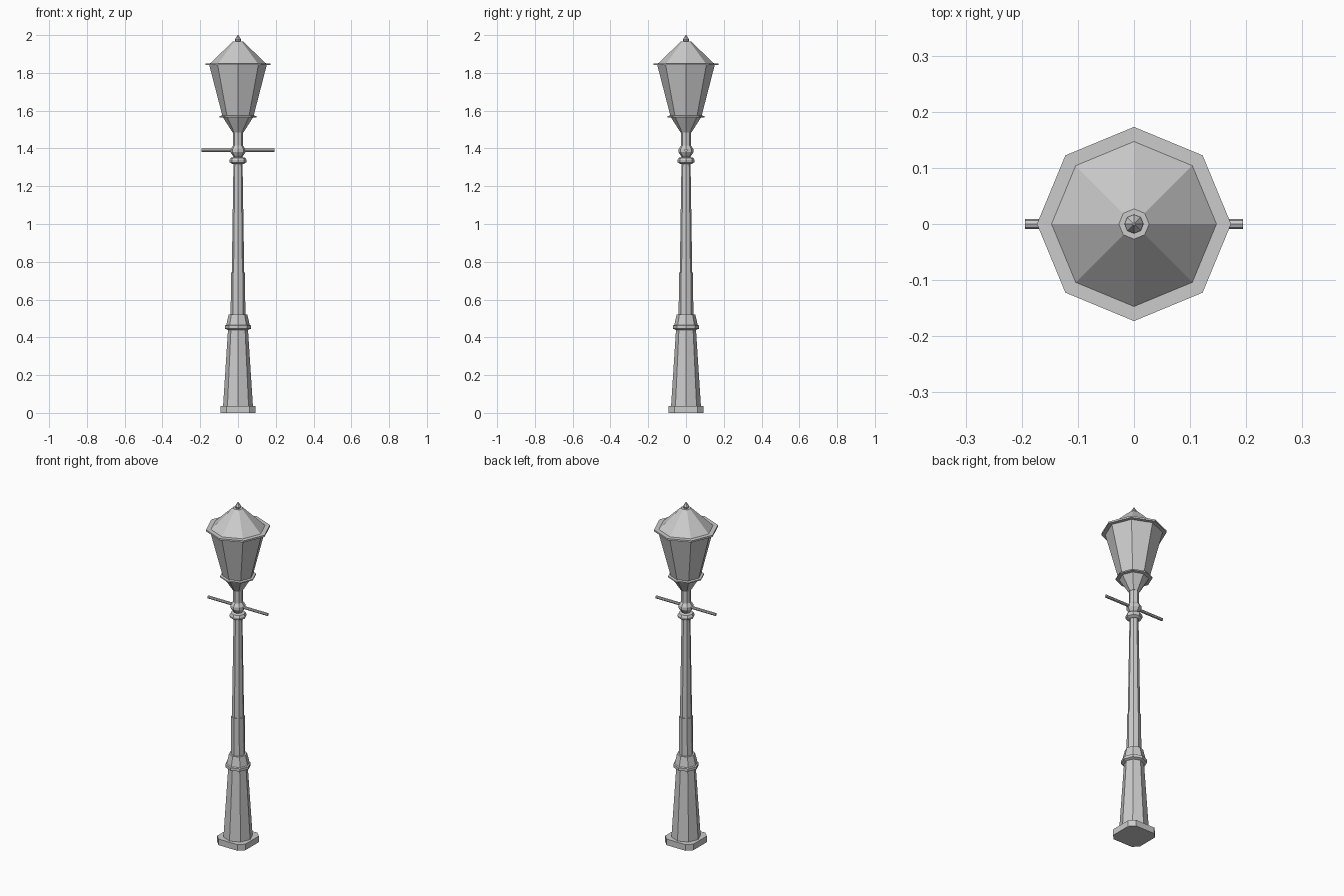
import bpy, bmesh, math

if "Cube" in bpy.data.objects:
    bpy.data.objects.remove(bpy.data.objects["Cube"])


def lathe(name, profile, sides=8):
    """Faceted solid of revolution; profile is (radius, z) from bottom to top."""
    bm = bmesh.new()
    rings = []
    for r, z in profile:
        rings.append([bm.verts.new((r * math.cos(2 * math.pi * i / sides),
                                    r * math.sin(2 * math.pi * i / sides), z))
                      for i in range(sides)])
    for a, b in zip(rings, rings[1:]):
        for i in range(sides):
            j = (i + 1) % sides
            bm.faces.new((a[i], a[j], b[j], b[i]))
    bm.faces.new(rings[0][::-1])
    bm.faces.new(rings[-1])
    return finish(name, bm)


def finish(name, bm):
    mesh = bpy.data.meshes.new(name)
    bm.to_mesh(mesh)
    bm.free()
    ob = bpy.data.objects.new(name, mesh)
    bpy.context.collection.objects.link(ob)
    return ob


# Square plinth with cut corners
h, c = 0.092, 0.062
outline = [(h, -c), (h, c), (c, h), (-c, h), (-h, c), (-h, -c), (-c, -h), (c, -h)]
bm = bmesh.new()
low = [bm.verts.new((x, y, 0)) for x, y in outline]
top = [bm.verts.new((x, y, 0.036)) for x, y in outline]
for i in range(8):
    j = (i + 1) % 8
    bm.faces.new((low[i], low[j], top[j], top[i]))
bm.faces.new(low[::-1])
bm.faces.new(top)
finish("plinth", bm)

# Post
lathe("base_column", [(0.079, 0.036), (0.053, 0.44)])
lathe("base_collar", [(0.055, 0.44), (0.069, 0.446), (0.069, 0.462),
                      (0.062, 0.466), (0.049, 0.522)])
lathe("lower_sleeve", [(0.039, 0.52), (0.037, 0.742)])
lathe("shaft", [(0.033, 0.742), (0.024, 1.325)])
lathe("shaft_ring", [(0.030, 1.318), (0.044, 1.326), (0.046, 1.338),
                     (0.040, 1.350), (0.020, 1.354)])

# Neck with a swelling that carries the ladder bar
lathe("neck", [(0.018, 1.35), (0.028, 1.362), (0.040, 1.38), (0.040, 1.396),
               (0.027, 1.415), (0.027, 1.488)])
bar = lathe("ladder_bar", [(0.0085, -0.194), (0.0085, 0.194)])
bar.rotation_euler = (0, math.pi / 2, 0)
bar.location.z = 1.39

# Lantern
lathe("lantern_cup", [(0.029, 1.485), (0.080, 1.565)])
lathe("lantern_lower_rim", [(0.084, 1.563), (0.097, 1.565), (0.097, 1.572), (0.086, 1.574)])
lathe("lantern_panes", [(0.082, 1.57), (0.153, 1.845)])
lathe("roof_eave", [(0.173, 1.841), (0.173, 1.851)])
lathe("roof", [(0.147, 1.851), (0.027, 1.966)])
lathe("finial", [(0.013, 1.964), (0.017, 1.976), (0.012, 1.984), (0.002, 2.0)])
